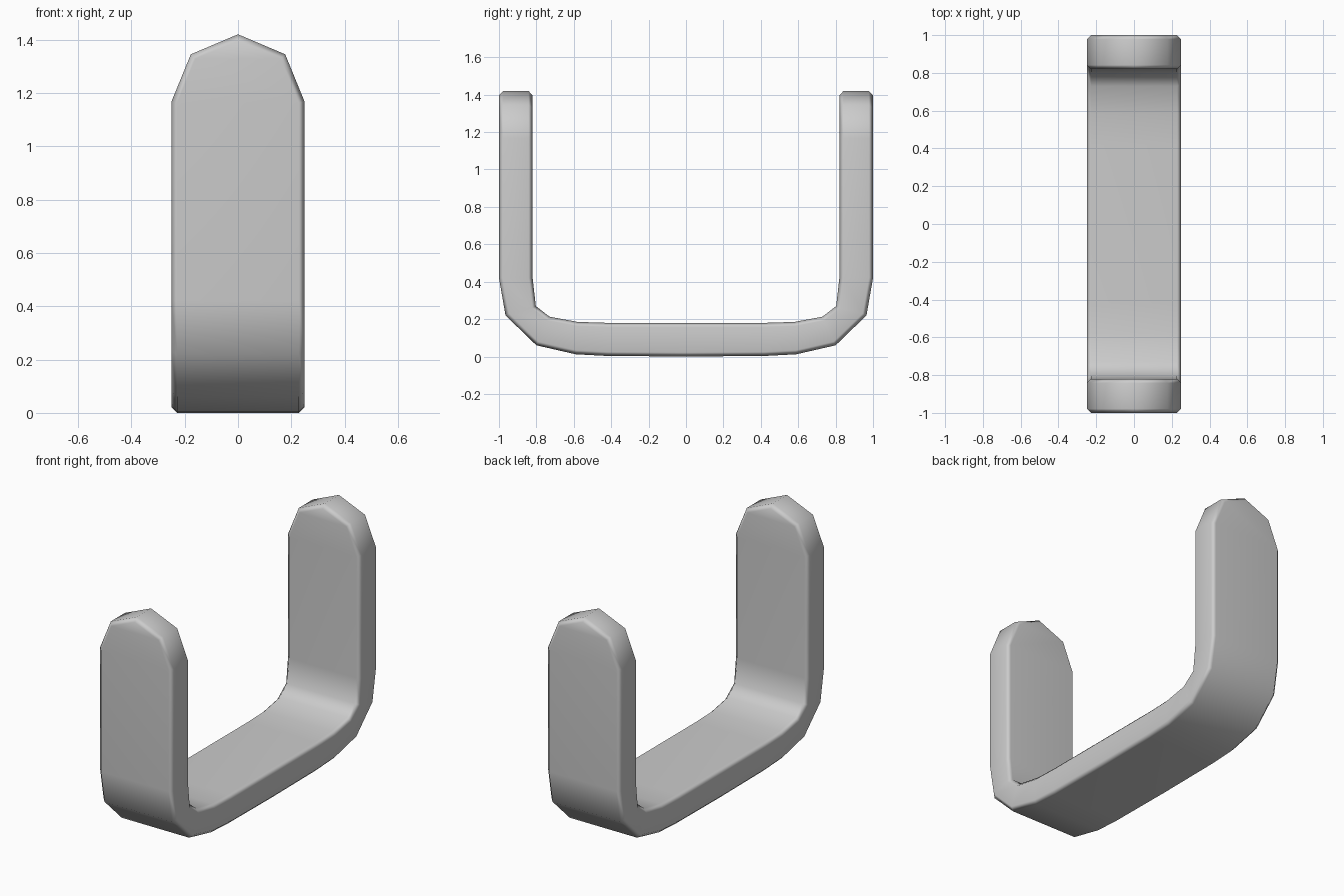
import bpy, bmesh

if "Cube" in bpy.data.objects:
    bpy.data.objects.remove(bpy.data.objects["Cube"])

# Half of the U profile: outer y, outer z, inner y, inner z, half width
half = [
    (0.42, 0.003, 0.42, 0.18, 0.25),
    (0.59, 0.012, 0.58, 0.185, 0.25),
    (0.80, 0.06, 0.73, 0.213, 0.25),
    (0.965, 0.22, 0.803, 0.27, 0.25),
    (1.0, 0.42, 0.82, 0.42, 0.25),
    (1.0, 1.167, 0.82, 1.167, 0.25),
    (1.0, 1.345, 0.82, 1.345, 0.177),
    (1.0, 1.42, 0.82, 1.42, 0.0),      # pointed middle of the rounded tip
]
mirrored = [(-a, b, -c, d, w) for a, b, c, d, w in reversed(half)]
rows = mirrored + [(0, 0, 0, 0.18, 0.25)] + half

bm = bmesh.new()
cache = {}


def vert(x, y, z):
    key = (round(x, 4), round(y, 4), round(z, 4))
    if key not in cache:
        cache[key] = bm.verts.new(key)
    return cache[key]


def face(points):
    verts = list(dict.fromkeys(vert(*p) for p in points))
    return bm.faces.new(verts)


# Outer and inner skins, plus the two narrow sides
sides = set()
for (a, b, c, d, w), (e, f, g, h, v) in zip(rows, rows[1:]):
    face([(-w, a, b), (w, a, b), (v, e, f), (-v, e, f)])
    face([(-w, c, d), (w, c, d), (v, g, h), (-v, g, h)])
    for s in (-1, 1):
        sides.add(face([(s * w, a, b), (s * w, c, d), (s * v, g, h), (s * v, e, f)]))
bmesh.ops.recalc_face_normals(bm, faces=bm.faces)

# Chamfer the rims where skins meet sides
rims = [e for e in bm.edges if sum(f in sides for f in e.link_faces) == 1]
bmesh.ops.bevel(bm, geom=rims, offset=0.022, offset_type='OFFSET', segments=1,
                profile=0.5, affect='EDGES', clamp_overlap=True)
bmesh.ops.recalc_face_normals(bm, faces=bm.faces)

mesh = bpy.data.meshes.new("u_bracket")
bm.to_mesh(mesh)
bm.free()
bracket = bpy.data.objects.new("u_bracket", mesh)
bpy.context.collection.objects.link(bracket)

# Smooth shading with broad faces kept flat
for p in mesh.polygons:
    p.use_smooth = True
bracket.modifiers.new("weighted_normals", 'WEIGHTED_NORMAL')
